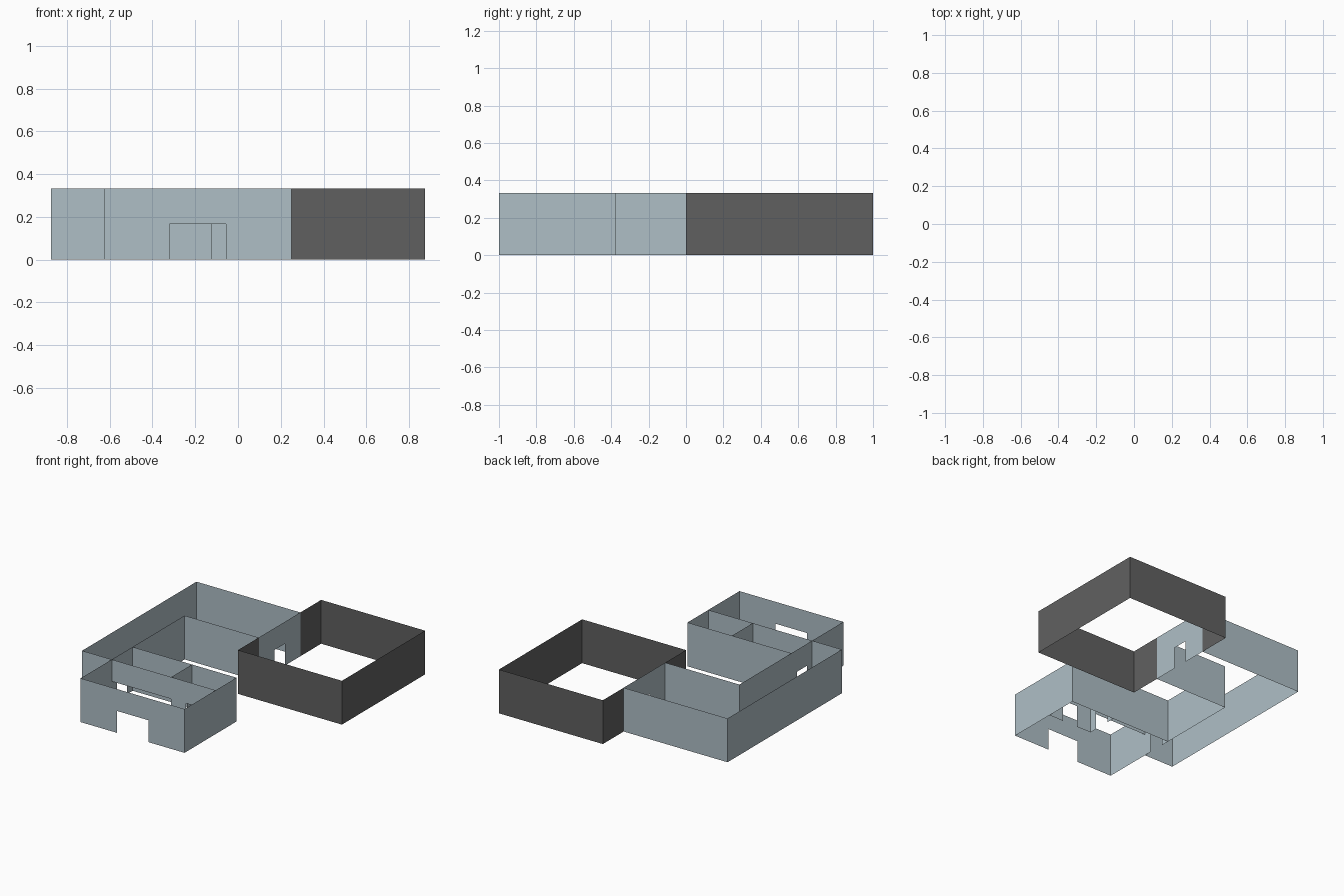
import bpy

if "Cube" in bpy.data.objects:
    bpy.data.objects.remove(bpy.data.objects["Cube"])

H = 1 / 3      # wall height
D = 1 / 6      # doorway height


def make_material(name, color):
    m = bpy.data.materials.new(name)
    m.diffuse_color = (*color, 1)
    m.use_nodes = True
    m.node_tree.nodes["Principled BSDF"].inputs["Base Color"].default_value = m.diffuse_color
    return m


PALE = make_material("pale_blue_grey", (0.43, 0.52, 0.565))
DARK = make_material("dark_grey", (0.118, 0.118, 0.118))


def wall(name, p, q, mat=PALE, door=None, base=0.0):
    """Paper-thin wall from p to q; door = (start, end) measured along the wall."""
    length = abs(q[0] - p[0]) + abs(q[1] - p[1])
    outline = [(0, base)]
    if door:
        a, b = door
        outline += [(a, 0), (a, D), (b, D), (b, 0)]
    outline += [(length, base), (length, H), (0, H)]
    verts = []
    for s, z in outline:
        t = s / length
        verts.append((p[0] + (q[0] - p[0]) * t, p[1] + (q[1] - p[1]) * t, z))
    mesh = bpy.data.meshes.new(name)
    mesh.from_pydata(verts, [], [list(range(len(verts)))])
    mesh.materials.append(mat)
    mesh.update()
    bpy.context.collection.objects.link(bpy.data.objects.new(name, mesh))


# Dark hall; its west side is completed by the corridor's doorway wall
wall("hall_south_wall", (0, 0), (0.875, 0), DARK)
wall("hall_east_wall", (0.875, 0), (0.875, 1), DARK)
wall("hall_north_wall", (0.875, 1), (0, 1), DARK)
wall("hall_west_wall_north", (0, 1), (0, 0.75), DARK)
wall("hall_west_wall_south", (0, 0.25), (0, 0), DARK)

# L-shaped corridor
wall("corridor_door_wall", (0, 0.25), (0, 0.75), door=(0.19, 0.315))
wall("corridor_north_wall", (0, 0.75), (-0.875, 0.75))
wall("corridor_west_wall", (-0.875, 0.75), (-0.875, -0.625))
wall("corridor_end_wall", (-0.875, -0.625), (-0.625, -0.625))
wall("corridor_inner_wall_north", (-0.625, 0.25), (0, 0.25))
wall("corridor_inner_wall_east", (-0.625, -0.375), (-0.625, 0.25))

# Two small rooms
wall("room_west_wall", (-0.625, -0.625), (-0.625, -0.375), door=(0.06, 0.185))
wall("room_north_wall", (0.25, -0.375), (-0.625, -0.375))
wall("room_divider", (-0.125, -0.625), (-0.125, -0.375), door=(0.0625, 0.1875))
wall("room_wide_lintel", (-0.625, -0.625), (-0.125, -0.625), base=D)
wall("room_south_wall", (-0.125, -0.625), (0.25, -0.625), door=(0.125, 0.25))

# Entrance room at the front
wall("east_outer_wall", (0.25, -1), (0.25, -0.375))
wall("entrance_west_wall", (-0.625, -0.625), (-0.625, -1))
wall("entrance_front_wall", (-0.625, -1), (0.25, -1), door=(0.305, 0.57))
